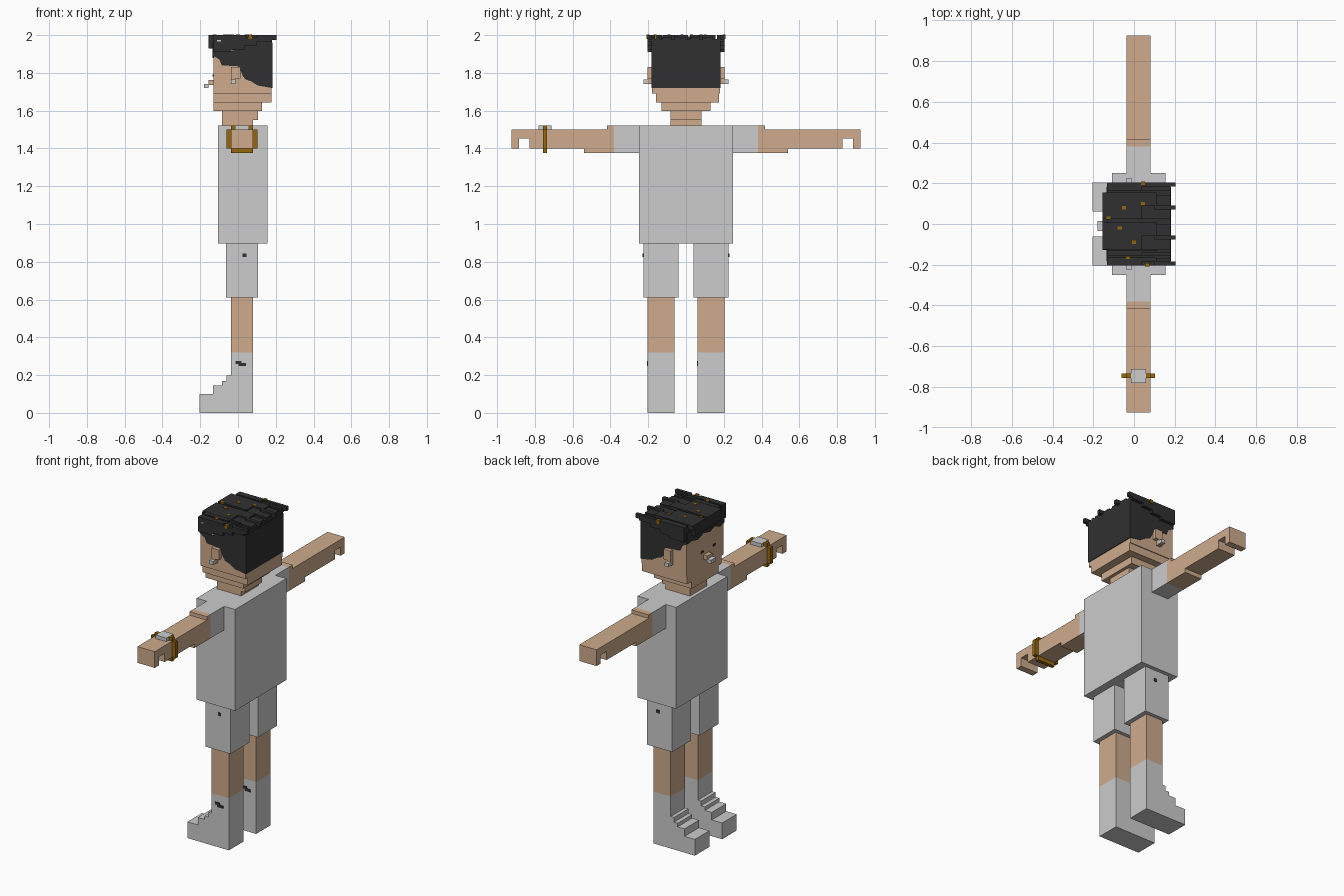
import bpy, bmesh

old = bpy.data.objects.get("Cube")
if old:
    bpy.data.objects.remove(old, do_unlink=True)


def material(name, rgb):
    m = bpy.data.materials.new(name)
    m.use_nodes = True
    m.diffuse_color = (*rgb, 1)
    bsdf = next(n for n in m.node_tree.nodes if n.type == 'BSDF_PRINCIPLED')
    bsdf.inputs["Base Color"].default_value = (*rgb, 1)
    return m


GREY = material("light grey", (0.604, 0.604, 0.604))
SKIN = material("skin", (0.62, 0.41, 0.265))
HAIR = material("dark hair", (0.03, 0.03, 0.03))
GOLD = material("gold", (0.30, 0.135, 0.004))


def prism(name, pts, d0, d1, mat, axis='y'):
    """Extrude an (a, z) outline from d0 to d1 along the y or x axis."""
    bm = bmesh.new()
    verts = [bm.verts.new((a, d0, z) if axis == 'y' else (d0, a, z)) for a, z in pts]
    face = bm.faces.new(verts)
    ext = bmesh.ops.extrude_face_region(bm, geom=[face])
    move = (0, d1 - d0, 0) if axis == 'y' else (d1 - d0, 0, 0)
    bmesh.ops.translate(bm, vec=move, verts=[g for g in ext["geom"] if isinstance(g, bmesh.types.BMVert)])
    bmesh.ops.recalc_face_normals(bm, faces=bm.faces)
    me = bpy.data.meshes.new(name)
    bm.to_mesh(me)
    bm.free()
    me.materials.append(mat)
    ob = bpy.data.objects.new(name, me)
    bpy.context.collection.objects.link(ob)
    return ob


def box(name, x, y, z, mat):
    y = sorted(y)
    return prism(name, [(x[0], z[0]), (x[1], z[0]), (x[1], z[1]), (x[0], z[1])], y[0], y[1], mat)


# Torso and neck
box("shirt", (-.107, .155), (-.25, .25), (.897, 1.522), GREY)
box("neck", (-.085, .08), (-.083, .083), (1.522, 1.55), SKIN)
box("upper_neck", (-.085, .107), (-.083, .083), (1.55, 1.597), SKIN)

# Head
box("chin", (-.13, .127), (-.13, .13), (1.597, 1.642), SKIN)
box("jaw", (-.13, .178), (-.16, .175), (1.642, 1.69), SKIN)
box("head", (-.13, .178), (-.18, .18), (1.69, 1.95), SKIN)
box("nose", (-.155, -.13), (-.035, .015), (1.735, 1.762), SKIN)
box("nose_ring", (-.18, -.155), (-.035, .015), (1.72, 1.742), GREY)
for y in (.03, -.09):
    box("eye", (-.134, -.13), (y - .012, y + .012), (1.78, 1.792), HAIR)

# Hair on the sides, back and forehead
hairline = [(-.132, 1.89), (-.10, 1.872), (-.085, 1.84), (.0, 1.835), (.015, 1.81), (.025, 1.785),
            (.04, 1.765), (.07, 1.755), (.105, 1.733), (.18, 1.72), (.18, 1.96), (-.132, 1.96)]
fringe = [(-.182, 1.89), (-.14, 1.88), (-.09, 1.9), (-.04, 1.885), (.02, 1.9), (.08, 1.88),
          (.13, 1.895), (.182, 1.89), (.182, 1.96), (-.182, 1.96)]
prism("fringe", fringe, -.135, -.129, HAIR, 'x')
box("back_hair", (.174, .182), (-.182, .182), (1.72, 1.96), HAIR)
box("crown", (-.13, .18), (-.182, .182), (1.93, 1.98), HAIR)
box("front_lock", (-.155, -.128), (-.128, .134), (1.93, 1.992), HAIR)
overhang = [(-.13, 1.91), (-.03, 1.91), (-.03, 1.925), (.035, 1.925), (.035, 1.945), (.1, 1.945),
            (.1, 1.965), (.18, 1.965), (.18, 1.99), (-.13, 1.99)]
for side, s in (("left", 1), ("right", -1)):
    prism(side + "_side_hair", hairline, s * .175, s * .183, HAIR)
    prism(side + "_top_overhang", overhang, s * .17, s * .203, HAIR)

# Staggered locks on the crown, each ending in a strand behind
for y0, y1, x0 in ((.165, .203, -.13), (.025, .155, -.155), (-.125, .01, -.155), (-.203, -.165, -.13),
                   (-.155, -.127, -.13)):
    mid = (y0 + y1) / 2
    box("hair_lock_front", (x0, .04), (y0, y1), (1.97, 2.0), HAIR)
    box("hair_lock_back", (.04, .18), (y0, y1 - .012), (1.97, 1.99), HAIR)
    box("hair_ridge", (.04, .11), (mid, y1), (1.97, 2.0), HAIR)
for y in (.193, .08, -.067, -.193):
    box("hair_strand", (.1, .203), (y - .01, y + .01), (1.975, 2.0), HAIR)

# Gold hair beads and two small silver studs
for x, y in ((.045, .2), (.045, .1), (-.05, .08), (-.125, .03), (-.07, -.02), (0, -.09), (-.03, -.165), (.065, -.2)):
    box("hair_bead", (x - .01, x + .01), (y - .008, y + .008), (1.98, 2.003), GOLD)
for x, z in ((-.1, 1.97), (-.025, 1.918)):
    box("hair_stud", (x - .01, x + .01), (-.205, -.202), (z - .003, z + .003), GREY)

for side, s in (("left", 1), ("right", -1)):
    # Ear and earring
    box(side + "_ear", (-.038, .012), (s * .18, s * .203), (1.77, 1.832), SKIN)
    box(side + "_earlobe", (-.038, -.012), (s * .18, s * .203), (1.74, 1.77), SKIN)
    box(side + "_earring", (-.038, -.012), (s * .203, s * .226), (1.742, 1.764), GREY)

    # Sleeve, then arm with a notch behind the fingers
    box(side + "_sleeve", (-.038, .08), (s * .25, s * .38), (1.375, 1.522), GREY)
    arm = [(.38, 1.375), (.54, 1.375), (.54, 1.4), (.828, 1.4), (.828, 1.453), (.885, 1.453),
           (.885, 1.4), (.925, 1.4), (.925, 1.5), (.418, 1.5), (.418, 1.522), (.38, 1.522)]
    prism(side + "_arm", [(s * y, z) for y, z in arm], -.038, .08, SKIN, 'x')

    # Leg, shorts and stepped shoe
    box(side + "_shorts_leg", (-.063, .107), (s * .04, s * .226), (.61, .897), GREY)
    box(side + "_leg", (-.038, .08), (s * .062, s * .203), (.32, .61), SKIN)
    shoe = [(-.203, 0), (.08, 0), (.08, .32), (-.038, .32), (-.038, .197), (-.06, .197), (-.06, .168),
            (-.085, .168), (-.085, .146), (-.132, .146), (-.132, .1), (-.203, .1)]
    prism(side + "_shoe_and_sock", shoe, s * .062, s * .203, GREY)

    # Small dark marks on shorts and socks
    box(side + "_shorts_mark", (.024, .044), (s * .226, s * .229), (.825, .845), HAIR)
    y = -.203 if s < 0 else .062
    box(side + "_sock_mark_upper", (-.013, .018), (y - .003, y), (.26, .276), HAIR)
    box(side + "_sock_mark_lower", (.002, .042), (y - .003, y), (.247, .263), HAIR)

# Wrist band and watch face
for x0, x1, z0, z1 in ((-.062, -.038, 1.4, 1.5), (.08, .104, 1.4, 1.5), (-.038, .08, 1.375, 1.4),
                       (-.038, -.015, 1.5, 1.522), (.058, .08, 1.5, 1.522)):
    box("watch_band", (x0, x1), (-.757, -.735), (z0, z1), GOLD)
box("watch_face", (-.015, .058), (-.78, -.712), (1.5, 1.522), GREY)
